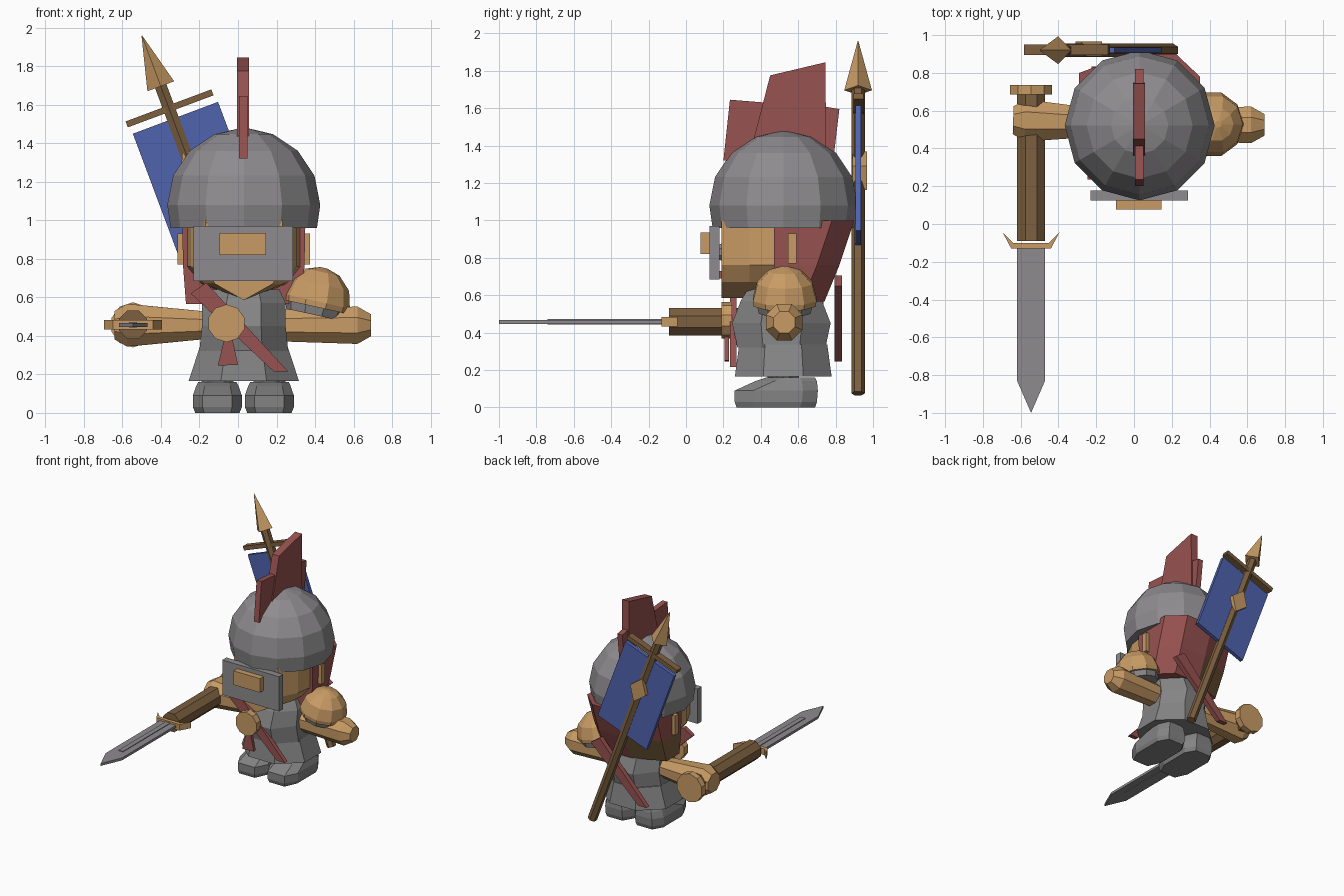
import bpy, bmesh
from math import sin, cos, pi, radians
from mathutils import Matrix, Vector

if "Cube" in bpy.data.objects:
    bpy.data.objects.remove(bpy.data.objects["Cube"])


def material(name, colour):
    m = bpy.data.materials.new(name)
    m.use_nodes = True
    m.diffuse_color = (*colour, 1)
    m.node_tree.nodes["Principled BSDF"].inputs["Base Color"].default_value = (*colour, 1)
    return m


GOLD = material("tan gold", (0.58, 0.33, 0.13))
STEEL = material("steel grey", (0.27, 0.26, 0.27))
IRON = material("iron grey", (0.23, 0.23, 0.23))
RED = material("dull red", (0.31, 0.085, 0.08))
BLUE = material("banner blue", (0.08, 0.125, 0.43))
WOOD = material("wood brown", (0.20, 0.115, 0.05))

CX, CY = 0.03, 0.52   # body axis


def loft(name, rings, mat, matrix=Matrix()):
    """Skin a list of equal point rings and cap both ends."""
    bm = bmesh.new()
    rows = [[bm.verts.new(matrix @ Vector(p)) for p in r] for r in rings]
    n = len(rows[0])
    for a, b in zip(rows, rows[1:]):
        for i in range(n):
            j = (i + 1) % n
            bm.faces.new((a[i], a[j], b[j], b[i]))
    bm.faces.new(rows[0])
    bm.faces.new(rows[-1])
    bmesh.ops.recalc_face_normals(bm, faces=bm.faces)
    mesh = bpy.data.meshes.new(name)
    bm.to_mesh(mesh)
    bm.free()
    mesh.materials.append(mat)
    ob = bpy.data.objects.new(name, mesh)
    bpy.context.collection.objects.link(ob)
    return ob


def ring(z, rx, ry, n=8, c=(0, 0), turn=0.5):
    return [(c[0] + rx * cos(2 * pi * (i + turn) / n),
             c[1] + ry * sin(2 * pi * (i + turn) / n), z) for i in range(n)]


def box(name, lo, hi, mat, matrix=Matrix()):
    return loft(name, [[(lo[0], lo[1], z), (hi[0], lo[1], z),
                        (hi[0], hi[1], z), (lo[0], hi[1], z)] for z in (lo[2], hi[2])], mat, matrix)


def plate_y(name, pts, y0, y1, mat):
    return loft(name, [[(x, y, z) for x, z in pts] for y in (y0, y1)], mat)


def plate_x(name, pts, x0, x1, mat):
    return loft(name, [[(x, y, z) for y, z in pts] for x in (x0, x1)], mat)


def plate_z(name, pts, z0, z1, mat):
    return loft(name, [[(x, y, z) for x, y in pts] for z in (z0, z1)], mat)


def turned(name, profile, origin, axis, mat, n=8, turn=0.5):
    """Lathe (radius, height) pairs along an axis."""
    rot = Vector(axis).to_track_quat('Z', 'Y').to_matrix().to_4x4()
    return loft(name, [ring(h, r, r, n, turn=turn) for r, h in profile], mat,
                Matrix.Translation(origin) @ rot)


# boots and legs
for side, cx in (("right", -0.107), ("left", 0.163)):
    rows = [(0, 0.115, 0.27, 0.69), (0.03, 0.127, 0.26, 0.70),
            (0.09, 0.127, 0.26, 0.705), (0.14, 0.11, 0.37, 0.70), (0.16, 0.10, 0.43, 0.69)]
    loft(side + "_boot", [[(cx - w, f + 0.1, z), (cx - w * 0.6, f, z), (cx + w * 0.6, f, z),
                           (cx + w, f + 0.1, z), (cx + w, b - 0.08, z), (cx + w * 0.6, b, z),
                           (cx - w * 0.6, b, z), (cx - w, b - 0.08, z)] for z, w, f, b in rows], IRON)
    turned(side + "_leg", [(0.09, 0), (0.09, 0.12)], (cx, CY, 0.14), (0, 0, 1), IRON)

# skirt and torso
loft("skirt", [ring(z, rx, ry, 8, (CX, CY)) for z, rx, ry in
               ((0.165, 0.31, 0.28), (0.335, 0.25, 0.255))], IRON)
loft("torso", [ring(z, rx, ry, 8, (CX, CY - 0.01)) for z, rx, ry in
               ((0.32, 0.25, 0.255), (0.45, 0.235, 0.285), (0.57, 0.235, 0.235), (0.64, 0.2, 0.19))], IRON)

# sash across chest and back, with medallion and tassel
sash = [(-0.245, 0.62), (-0.165, 0.675), (0.26, 0.215), (0.185, 0.215)]
plate_y("front_sash", sash, 0.235, 0.27, RED)
plate_y("back_sash", [(0.035 - x, z + 0.03) for x, z in sash], 0.795, 0.835, RED)
plate_y("tassel", [(-0.105, 0.245), (0, 0.25), (-0.03, 0.39), (-0.07, 0.39)], 0.205, 0.23, RED)
turned("medallion", [(0.098, 0), (0.098, 0.055)], (-0.06, 0.245, 0.465), (0, -1, 0), GOLD, 10)

# head with pointed chin
loft("head", [[(CX - w, y, 1.0), (CX - w, y, 0.76), (CX - w * 0.75, y, 0.67), (CX, y, 0.585),
               (CX + w * 0.75, y, 0.67), (CX + w, y, 0.76), (CX + w, y, 1.0)]
              for y, w in ((0.19, 0.2), (0.34, 0.275), (0.52, 0.3), (0.7, 0.28))], GOLD)
for s in (-1, 1):
    turned("eye", [(0.055, 0), (0.04, 0.03)], (CX + s * 0.12, 0.2, 0.83), (0, -1, 0), STEEL)
    x = CX + s * 0.325
    box("ear", (x - 0.02, 0.545, 0.77), (x + 0.02, 0.59, 0.93), GOLD)
box("mouth", (CX - 0.06, 0.175, 0.69), (CX + 0.06, 0.2, 0.73), RED)

# hair at the back of the head, with a brown lower corner
hair = loft("hair", [[(CX - w, 0.47, z), (CX + w, 0.47, z), (CX + w, b - 0.12, z), (CX + w * 0.6, b, z),
                      (CX - w * 0.15, b, z), (CX - w, b - 0.1, z)]
                     for z, w, b in ((0.565, 0.3, 0.74), (0.76, 0.315, 0.82), (1.0, 0.32, 0.90))], RED)
hair.data.materials.append(WOOD)
for f in hair.data.polygons:
    f.material_index = int(f.center.x < 0 and f.center.z < 0.76)

# helmet dome, visor and crest
dome = [(0.38, -0.12)] + [(0.397 * cos(radians(a)), 0.397 * sin(radians(a))) for a in (0, 22.5, 45, 67.5, 86)]
turned("helmet", dome, (CX, CY + 0.002, 1.08), (0, 0, 1), STEEL, 12, 0)
box("visor", (-0.23, 0.125, 0.685), (0.285, 0.178, 0.97), STEEL)
box("visor_badge", (-0.095, 0.078, 0.82), (0.145, 0.13, 0.935), GOLD)
plate_x("crest_middle", [(0.34, 1.35), (0.45, 1.775), (0.745, 1.845), (0.75, 1.35)], -0.005, 0.058, RED)
plate_x("crest_front", [(0.20, 1.32), (0.235, 1.645), (0.42, 1.63), (0.42, 1.32)], 0.004, 0.049, RED)
plate_x("crest_back", [(0.70, 1.3), (0.70, 1.615), (0.82, 1.595), (0.785, 1.3)], 0.004, 0.049, RED)

# arms and shoulder guard
turned("left_arm", [(0.09, 0), (0.105, 0.42), (0.062, 0.49)], (0.2, 0.525, 0.455), (1, 0, 0), GOLD)
turned("right_arm", [(0.075, 0), (0.11, 0.33), (0.12, 0.43), (0.08, 0.495)], (-0.145, 0.535, 0.455),
       (-1, 0.03, 0), GOLD)
lean = (0.22, 0, 1)
turned("shoulder_dome", [(0.175, -0.03)] + [(0.178 * cos(radians(a)), 0.178 * sin(radians(a)))
       for a in (0, 30, 60, 84)], (0.407, 0.528, 0.58), lean, GOLD, 10)
turned("shoulder_band", [(0.145, 0), (0.16, 0.06)], (0.39, 0.528, 0.51), lean, STEEL, 10)

# sword held forward
SX, SZ = -0.545, 0.457
turned("sword_grip", [(0.08, 0), (0.08, 0.78)], (SX, 0.69, SZ), (0, -1, 0), WOOD)
turned("sword_pommel", [(0.117, 0), (0.117, 0.05)], (SX, 0.735, SZ), (0, -1, 0), GOLD, 10)
half = [(0.105, -0.13), (0.15, -0.045), (0.095, -0.1)]
plate_z("sword_guard", [(SX + x, y) for x, y in half] + [(SX - x, y) for x, y in reversed(half)],
        0.432, 0.482, GOLD)
plate_z("sword_blade", [(SX - 0.074, -0.11), (SX + 0.074, -0.11), (SX + 0.074, -0.83), (SX, -1.0),
                        (SX - 0.074, -0.83)], SZ - 0.01, SZ + 0.01, STEEL)
plate_z("blade_ridge", [(SX - 0.02, -0.11), (SX + 0.02, -0.11), (SX + 0.02, -0.74), (SX - 0.02, -0.74)],
        SZ - 0.015, SZ + 0.015, STEEL)

# leaning spear with banner on the back
spear = Matrix.Translation((0.205, 0.92, 0.075)) @ Matrix.Rotation(radians(-20.5), 4, 'Y')
loft("spear_shaft", [ring(z, 0.036, 0.036, 6) for z in (0, 1.75)], WOOD, spear)
loft("spear_head", [ring(z, r, r, 4, turn=0) for z, r in ((1.73, 0.074), (2.01, 0.002))], GOLD, spear)
box("banner_bar", (-0.235, -0.025, 1.59), (0.24, 0.03, 1.623), WOOD, spear)
box("banner", (-0.222, -0.015, 0.835), (0.25, 0.015, 1.55), BLUE, spear)
loft("banner_diamond", [[(0.075, y, 1.27), (0, y, 1.38), (-0.075, y, 1.27), (0, y, 1.16)]
                        for y in (-0.03, 0.047)], GOLD, spear)
